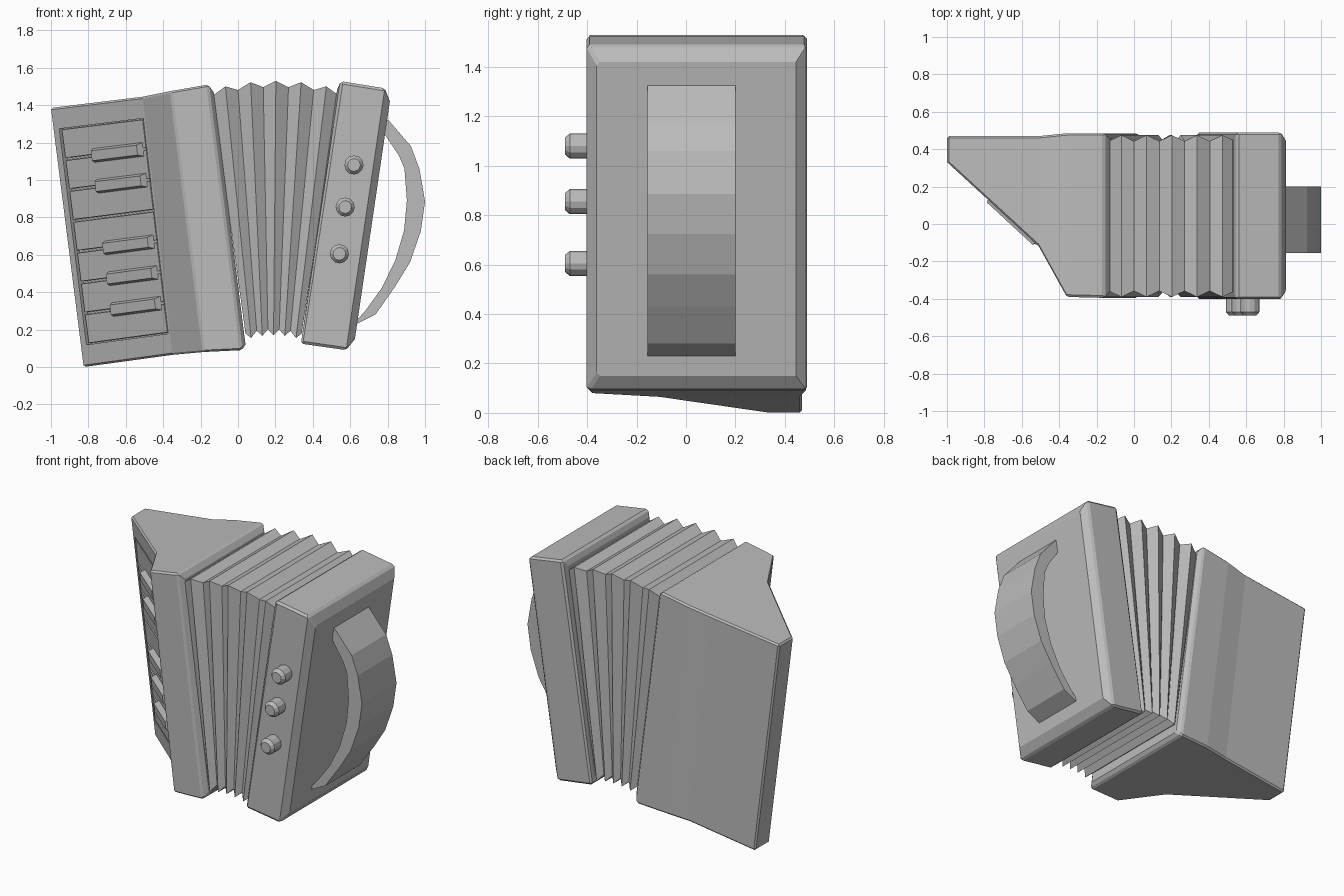
import bpy, bmesh, math
from mathutils import Vector

if "Cube" in bpy.data.objects:
    bpy.data.objects.remove(bpy.data.objects["Cube"], do_unlink=True)

grey = bpy.data.materials.new("plain_grey")
grey.use_nodes = True
GREY = (0.5, 0.5, 0.5, 1)
grey.diffuse_color = GREY
grey.node_tree.nodes["Principled BSDF"].inputs["Base Color"].default_value = GREY


def finish(bm, name):
    bmesh.ops.recalc_face_normals(bm, faces=bm.faces[:])
    mesh = bpy.data.meshes.new(name)
    bm.to_mesh(mesh)
    bm.free()
    mesh.materials.append(grey)
    obj = bpy.data.objects.new(name, mesh)
    bpy.context.collection.objects.link(obj)
    return obj


def loft(name, rings):
    """Join four-cornered rings into a closed solid."""
    bm = bmesh.new()
    loops = [[bm.verts.new(p) for p in ring] for ring in rings]
    for a, b in zip(loops, loops[1:]):
        for i in range(4):
            j = (i + 1) % 4
            bm.faces.new((a[i], a[j], b[j], b[i]))
    bm.faces.new(loops[0])
    bm.faces.new(loops[-1])
    return finish(bm, name)


def section(xt, zt, xb, zb, front, back):
    """Upright rectangle leaning between a top and a bottom edge."""
    return [(xt, front, zt), (xt, back, zt), (xb, back, zb), (xb, front, zb)]


def bevel(obj, width):
    mod = obj.modifiers.new("edge_bevel", 'BEVEL')
    mod.width = width
    mod.segments = 1
    mod.limit_method = 'ANGLE'
    mod.angle_limit = math.radians(50)


# Keyboard-side housing
outer = section(-1.0, 1.385, -0.825, 0.0, 0.33, 0.47)
inner = section(-0.51, 1.445, -0.35, 0.065, -0.12, 0.47)
housing = loft("keyboard_housing", [
    outer, inner,
    section(-0.36, 1.475, -0.185, 0.08, -0.39, 0.485),
    section(-0.16, 1.51, 0.02, 0.09, -0.395, 0.485),
    section(-0.13, 1.47, 0.04, 0.12, -0.36, 0.455)])
bevel(housing, 0.01)

# Sloping key panel: s runs across, t runs down, h rises off the panel
TL, BL = Vector(outer[0]), Vector(outer[3])
TR, BR = Vector(inner[0]), Vector(inner[3])
normal = (BL - TL).cross(TR - TL).normalized()
if normal.y > 0:
    normal.negate()


def panel(s, t, h):
    return TL.lerp(TR, s).lerp(BL.lerp(BR, s), t) + normal * h


def panel_block(name, s0, s1, t0, t1, h0, h1, ds=0.0, dt=0.0):
    def ring(h, a, b):
        return [panel(s, t, h) for s, t in
                ((s0 + a, t0 + b), (s1 - a, t0 + b), (s1 - a, t1 - b), (s0 + a, t1 - b))]
    return loft(name, [ring(h0, 0, 0), ring(h1, ds, dt)])


cutter = panel_block("key_tray_cutter", 0.06, 0.98, 0.083, 0.917, -0.04, 0.06)
cutter.hide_render = True
cutter.hide_viewport = True
cutter.display_type = 'WIRE'
cut = housing.modifiers.new("key_tray", 'BOOLEAN')
cut.object = cutter
cut.operation = 'DIFFERENCE'
cut.solver = 'EXACT'

# Natural keys, then the raised keys between them
step = (0.917 - 0.083) / 7
for k in range(7):
    t = 0.083 + k * step
    panel_block(f"natural_key_{k + 1}", 0.085, 0.975, t + 0.003, t + step - 0.004,
                -0.045, 0.0, 0.004, 0.002)
for n, k in enumerate((1, 2, 4, 5, 6)):
    t = 0.083 + k * step
    panel_block(f"raised_key_{n + 1}", 0.39, 0.95, t - 0.032, t + 0.03,
                -0.02, 0.035, 0.03, 0.012)

# Folded bellows fanning out towards the top
folds = []
for k in range(11):
    valley = 0.032 if k % 2 == 0 else 0.0
    arc = ((k - 5) / 4) ** 2
    folds.append(section(-0.135 + 0.0675 * k, 1.53 - 0.03 * arc - valley,
                         0.04 + 0.03 * k, 0.17 - 0.015 * arc + valley,
                         -0.39 + valley, 0.475 - valley))
loft("bellows", folds)

# Button-side box with a chamfered outer face
box = loft("button_box", [
    section(0.53, 1.485, 0.345, 0.16, -0.37, 0.455),
    section(0.55, 1.528, 0.335, 0.125, -0.402, 0.49),
    section(0.785, 1.49, 0.578, 0.09, -0.402, 0.49),
    section(0.812, 1.42, 0.625, 0.15, -0.362, 0.445)])
bevel(box, 0.012)

# Round buttons with chamfered tips
for n, (x, z) in enumerate(((0.62, 1.08), (0.573, 0.855), (0.542, 0.605))):
    bm = bmesh.new()
    loops = []
    for y, r in ((-0.39, 0.051), (-0.47, 0.051), (-0.49, 0.034)):
        loops.append([bm.verts.new((x + r * math.cos(a * math.tau / 12), y,
                                    z + r * math.sin(a * math.tau / 12)))
                      for a in range(12)])
    for a, b in zip(loops, loops[1:]):
        for i in range(12):
            j = (i + 1) % 12
            bm.faces.new((a[i], a[j], b[j], b[i]))
    bm.faces.new(loops[0])
    bm.faces.new(loops[-1])
    finish(bm, f"button_{n + 1}")

# Curved hand strap: outer and inner outline points as (x, z)
strap_out = [(0.80, 1.325), (0.925, 1.18), (0.97, 1.06), (1.0, 0.885), (0.977, 0.725),
             (0.92, 0.56), (0.84, 0.43), (0.735, 0.28), (0.635, 0.23)]
strap_in = [(0.78, 1.25), (0.86, 1.13), (0.89, 1.06), (0.903, 0.89), (0.888, 0.73),
            (0.84, 0.567), (0.767, 0.42), (0.68, 0.30), (0.635, 0.25)]
loft("hand_strap", [[(a[0], -0.155, a[1]), (a[0], 0.2, a[1]),
                     (b[0], 0.2, b[1]), (b[0], -0.155, b[1])]
                    for a, b in zip(strap_out, strap_in)])
